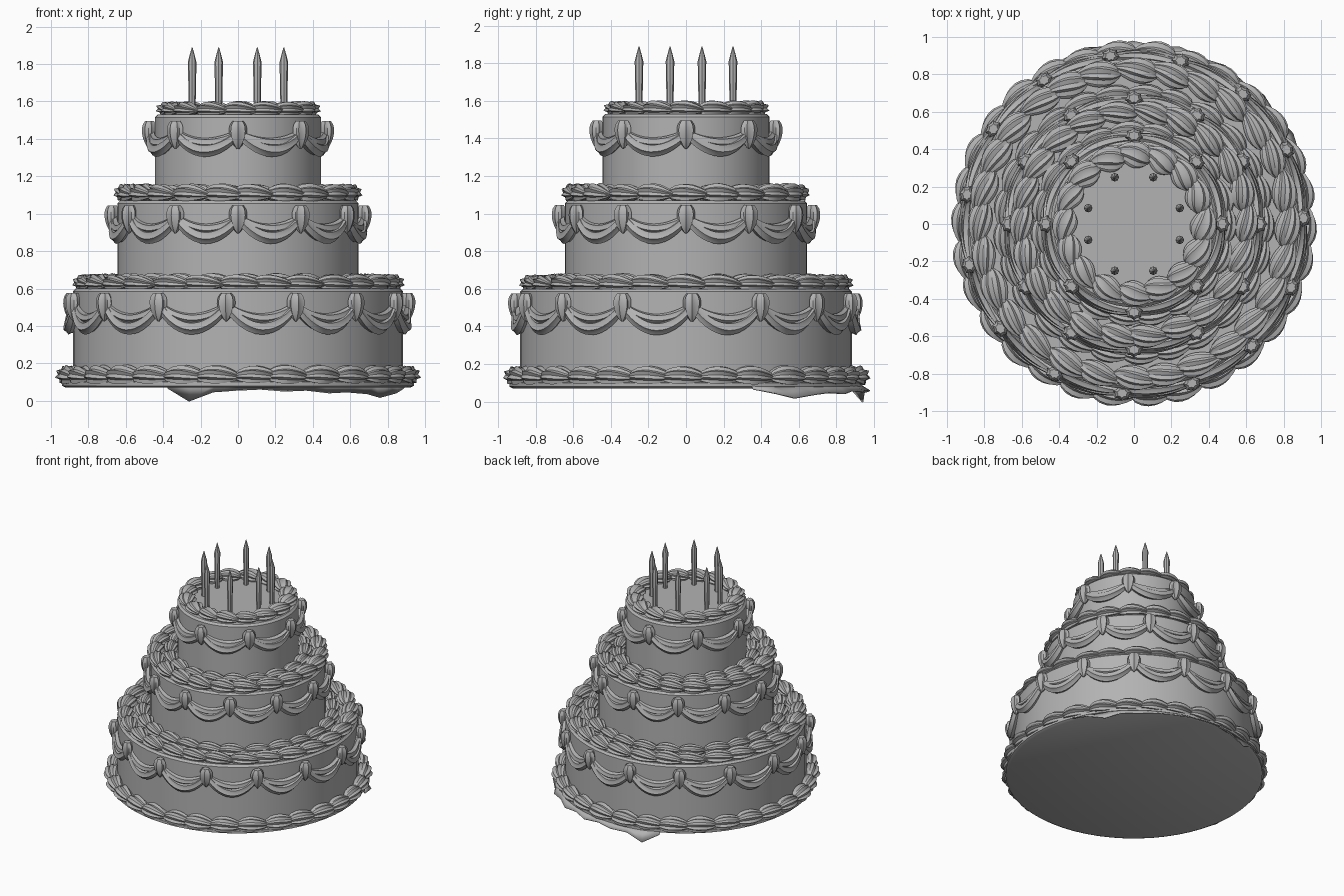
import bpy, bmesh, math, random
from mathutils import Vector

random.seed(4)
cube = bpy.data.objects.get("Cube")
if cube:
    bpy.data.objects.remove(cube, do_unlink=True)

GREY = (0.45, 0.45, 0.45, 1)
icing = bpy.data.materials.new("grey_icing")
icing.use_nodes = True
icing.diffuse_color = GREY
icing.node_tree.nodes["Principled BSDF"].inputs["Base Color"].default_value = GREY


def finish(name, bm, angle=35):
    """Turn a bmesh into a shaded object."""
    bmesh.ops.recalc_face_normals(bm, faces=bm.faces)
    mesh = bpy.data.meshes.new(name)
    bm.to_mesh(mesh)
    bm.free()
    mesh.materials.append(icing)
    obj = bpy.data.objects.new(name, mesh)
    bpy.context.scene.collection.objects.link(obj)
    bpy.ops.object.select_all(action="DESELECT")
    obj.select_set(True)
    bpy.context.view_layer.objects.active = obj
    bpy.ops.object.shade_smooth_by_angle(angle=math.radians(angle))
    return obj


def polar(radius, angle, z):
    return Vector((radius * math.cos(angle), radius * math.sin(angle), z))


def skin(bm, rings):
    """Bridge rings of points and cap both ends."""
    loops = [[bm.verts.new(p) for p in ring] for ring in rings]
    count = len(loops[0])
    for a, b in zip(loops, loops[1:]):
        for i in range(count):
            j = (i + 1) % count
            bm.faces.new((a[i], a[j], b[j], b[i]))
    bm.faces.new(loops[0][::-1])
    bm.faces.new(loops[-1])


def lathe(name, profile, sides):
    bm = bmesh.new()
    skin(bm, [[polar(r, math.tau * i / sides, z) for i in range(sides)]
              for r, z in profile])
    return finish(name, bm)


def piped(bm, path, sizes, depth, height, lobes=9, groove=0.78, twist=0.0):
    """Fluted icing along a path; depth is radial, height is across it."""
    rings = []
    last = len(path) - 1
    for k, p in enumerate(path):
        tangent = (path[min(k + 1, last)] - path[max(k - 1, 0)]).normalized()
        out = Vector((p.x, p.y, 0))
        out = (out - tangent * out.dot(tangent)).normalized()
        across = tangent.cross(out)
        ring = []
        for i in range(lobes * 2):
            a = math.pi * i / lobes
            s = sizes[k] * (groove if i % 2 else 1)
            a += twist * k / last
            ring.append(p + out * (math.cos(a) * s * depth)
                        + across * (math.sin(a) * s * height))
        rings.append(ring)
    skin(bm, rings)


def shell_border(name, radius, z, count, depth, height, slant=0.0):
    """Ring of overlapping teardrop shells."""
    bm = bmesh.new()
    steps = 9
    for n in range(count):
        start = math.tau * (n + random.uniform(-0.08, 0.08)) / count
        size = random.uniform(0.92, 1.05)
        path, sizes = [], []
        for k in range(steps):
            t = k / (steps - 1)
            angle = start + math.tau / count * 1.4 * (t - 0.5)
            lift = 0.2 * height * math.sin(math.pi * t)
            path.append(polar(radius + slant * (t - 0.5), angle, z + lift))
            sizes.append(size * max(0.08, math.sin(math.pi * t ** 0.8) ** 0.75))
        piped(bm, path, sizes, depth, height, twist=0.5)
    finish(name, bm)


def swags(name, radius, top, sag, count, offset):
    """Draped double ropes hanging between fluted knobs."""
    bm = bmesh.new()
    steps = 15
    for n in range(count):
        start = offset + math.tau * n / count
        for drop, thick, proud in ((1.0, 0.037, 0.014), (0.62, 0.028, 0.008)):
            path, sizes = [], []
            for k in range(steps):
                t = k / (steps - 1)
                bow = math.sin(math.pi * t)
                path.append(polar(radius + proud, start + math.tau / count * t,
                                  top - sag * drop * bow ** 0.75))
                sizes.append(0.6 + 0.4 * bow)
            piped(bm, path, sizes, thick, thick, lobes=6, twist=0.6)
        # knob over the joint
        path, sizes = [], []
        for k in range(9):
            t = k / 8
            path.append(polar(radius + 0.022, start, top + 0.055 - 0.15 * t))
            sizes.append(max(0.1, math.sin(math.pi * (0.06 + 0.94 * t) ** 0.7) ** 0.6))
        piped(bm, path, sizes, 0.042, 0.05, lobes=7)
    finish(name, bm)


# Cake board and three tiers
lathe("cake_board", [(0.92, 0.07), (0.94, 0.08), (0.94, 0.1), (0.9, 0.11)], 60)
for name, radius, low, high in (("bottom_tier", 0.882, 0.09, 0.6),
                                ("middle_tier", 0.645, 0.58, 1.07),
                                ("top_tier", 0.445, 1.04, 1.53)):
    lathe(name, [(radius, low), (radius, high - 0.015),
                 (radius - 0.015, high)], 56)

# Shell borders at the foot and rim of each tier
shell_border("board_border", 0.91, 0.125, 30, 0.075, 0.058)
shell_border("bottom_rim_border", 0.825, 0.62, 28, 0.07, 0.05, 0.04)
shell_border("middle_foot_border", 0.695, 0.625, 25, 0.06, 0.05)
shell_border("middle_rim_border", 0.605, 1.1, 22, 0.068, 0.054, 0.04)
shell_border("top_foot_border", 0.495, 1.1, 19, 0.06, 0.05)
shell_border("top_rim_border", 0.375, 1.55, 16, 0.072, 0.045, 0.05)

# Swags around each tier
swags("bottom_swags", 0.885, 0.52, 0.13, 15, math.radians(2))
swags("middle_swags", 0.65, 0.99, 0.115, 12, 0)
swags("top_swags", 0.45, 1.44, 0.1, 8, 0)

# Eight candles with pointed tips
for n, (x, y) in enumerate((sx * a, sy * b) for a, b in ((0.103, 0.25), (0.245, 0.085))
                           for sx in (-1, 1) for sy in (-1, 1)):
    candle = lathe(f"candle_{n + 1}", [(0.017, 1.5), (0.02, 1.66), (0.023, 1.81),
                                       (0.013, 1.85), (0.002, 1.89)], 8)
    candle.location = (x, y, 0)

# Ragged icing drips under the back edge of the board
bm = bmesh.new()
drips = (0.07, 0.045, 0.02, 0.04, 0.05, 0.045, 0.06, 0.055, 0.066, 0.06, 0.05, 0.0, 0.07)
upper, lower = [], []
for k, depth in enumerate(drips):
    angle = math.radians(22 + 7.6 * k)
    upper.append(bm.verts.new(polar(0.93, angle, 0.09)))
    lower.append(bm.verts.new(polar(0.96 + 0.02 * (k % 2), angle, depth)))
for k in range(len(drips) - 1):
    bm.faces.new((upper[k], upper[k + 1], lower[k + 1], lower[k]))
flap = finish("icing_drips", bm)
flap.modifiers.new("thickness", "SOLIDIFY").thickness = 0.008
